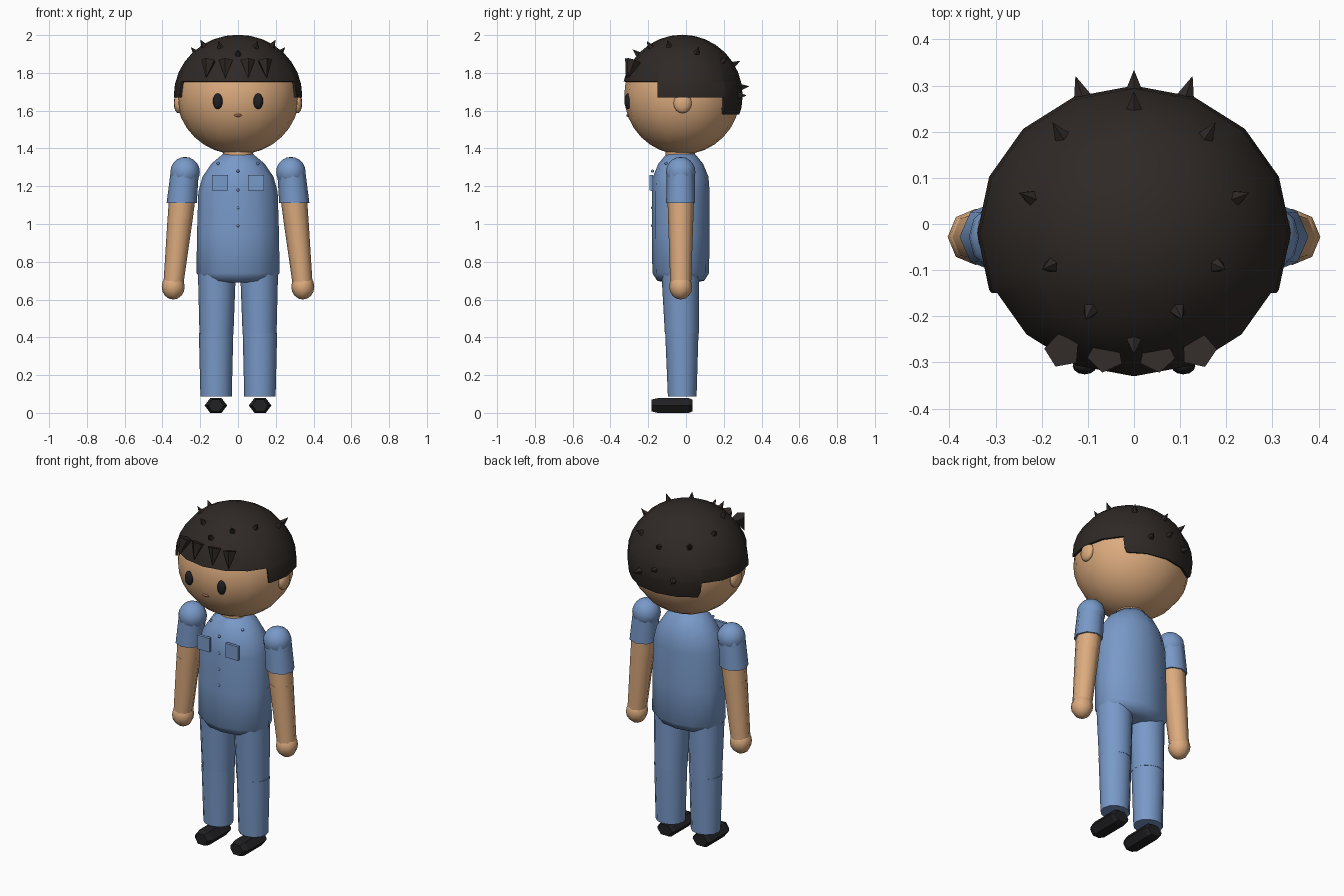
import bpy, bmesh, math
from mathutils import Vector, Matrix

if "Cube" in bpy.data.objects:
    bpy.data.objects.remove(bpy.data.objects["Cube"])


def material(name, r, g, b):
    m = bpy.data.materials.new(name)
    m.diffuse_color = (r, g, b, 1)
    m.use_nodes = True
    m.node_tree.nodes["Principled BSDF"].inputs["Base Color"].default_value = m.diffuse_color
    return m


SKIN = material("skin", 0.72, 0.41, 0.21)
BLUE = material("cloth", 0.19, 0.32, 0.58)
HAIR = material("hair", 0.028, 0.022, 0.019)
BLACK = material("black", 0.015, 0.015, 0.017)
LIP = material("lip", 0.35, 0.13, 0.08)
HEAD_C = Vector((0, -0.02, 1.68))
HAIR_R = Vector((0.34, 0.32, 0.322))


def finish(name, bm, mat, smooth=50, thickness=0):
    bmesh.ops.recalc_face_normals(bm, faces=bm.faces)
    me = bpy.data.meshes.new(name)
    bm.to_mesh(me)
    bm.free()
    me.materials.append(mat)
    ob = bpy.data.objects.new(name, me)
    bpy.context.collection.objects.link(ob)
    bpy.ops.object.select_all(action='DESELECT')
    ob.select_set(True)
    bpy.context.view_layer.objects.active = ob
    if thickness:
        mod = ob.modifiers.new("thickness", 'SOLIDIFY')
        mod.thickness = thickness
        bpy.ops.object.modifier_apply(modifier=mod.name)
    if smooth:
        bpy.ops.object.shade_smooth_by_angle(angle=math.radians(smooth))
    return ob


def loft(name, rings, n, mat, smooth=50):
    """Closed body through horizontal ellipses (cx, cy, z, rx, ry)."""
    bm = bmesh.new()
    loops = [[bm.verts.new((cx + rx * math.cos(2 * math.pi * i / n),
                            cy + ry * math.sin(2 * math.pi * i / n), z))
              for i in range(n)] for cx, cy, z, rx, ry in rings]
    for a, b in zip(loops, loops[1:]):
        for i in range(n):
            j = (i + 1) % n
            bm.faces.new((a[i], a[j], b[j], b[i]))
    bm.faces.new(loops[0])
    bm.faces.new(loops[-1])
    return finish(name, bm, mat, smooth)


def ellipsoid_bm(c, r, seg=16, rings=16):
    bm = bmesh.new()
    mtx = Matrix.Translation(c) @ Matrix.Diagonal((*r, 1))
    bmesh.ops.create_uvsphere(bm, u_segments=seg, v_segments=rings, radius=1, matrix=mtx)
    return bm


def ellipsoid(name, c, r, mat, seg=16, rings=16):
    return finish(name, ellipsoid_bm(c, r, seg, rings), mat)


def spike(name, base, direction, radius, length, n=5):
    d = Vector(direction).normalized()
    bm = bmesh.new()
    mtx = (Matrix.Translation(Vector(base) + d * length / 2)
           @ d.to_track_quat('Z', 'Y').to_matrix().to_4x4())
    bmesh.ops.create_cone(bm, cap_ends=True, segments=n, radius1=radius,
                          radius2=0, depth=length, matrix=mtx)
    return finish(name, bm, HAIR, 0)


# Head, neck and face
ellipsoid("head", HEAD_C, (0.325, 0.307, 0.312), SKIN)
loft("neck", [(0, -0.03, 1.3, 0.08, 0.078), (0, -0.03, 1.42, 0.08, 0.078)], 12, SKIN)
ellipsoid("mouth", (0, -0.306, 1.575), (0.022, 0.01, 0.008), LIP, 10, 6)
for s in (-1, 1):
    ellipsoid("eye", (s * 0.107, -0.308, 1.65), (0.026, 0.018, 0.042), BLACK, 12, 8)
    ellipsoid("ear", (s * 0.315, -0.018, 1.64), (0.025, 0.048, 0.054), SKIN, 12, 8)

# Hair cap with a stepped lower edge
bm = ellipsoid_bm(HEAD_C, HAIR_R)
for co, no in [((0, 0, 1.755), (0, 0, 1)), ((0, 0, 1.67), (0, 0, 1)),
               ((0, 0, 1.58), (0, 0, 1)), ((0, -0.15, 0), (0, 1, 0)),
               ((0, 0.2, 0), (0, 1, 0))]:
    bmesh.ops.bisect_plane(bm, geom=bm.verts[:] + bm.edges[:] + bm.faces[:],
                           plane_co=co, plane_no=no)


def hairline(y):
    return 1.755 if y < -0.15 else 1.67 if y < 0.2 else 1.58


drop = [f for f in bm.faces
        if f.calc_center_median().z < hairline(f.calc_center_median().y)]
bmesh.ops.delete(bm, geom=drop, context='FACES')
finish("hair_cap", bm, HAIR, 50, 0.02)

# Small hair spikes standing on the cap
half = [(0.115, 0.285), (0.16, 0.195), (0.225, 0.058), (0.18, -0.09), (0.095, -0.188)]
spots = [(s * x, y) for x, y in half for s in (-1, 1)] + [(0, 0.255), (0, 0.297), (0, -0.255)]
for x, y in spots:
    u, v = x / HAIR_R.x, (y - HEAD_C.y) / HAIR_R.y
    w = math.sqrt(max(0, 1 - u * u - v * v))
    normal = Vector((u / HAIR_R.x, v / HAIR_R.y, w / HAIR_R.z)).normalized()
    p = HEAD_C + Vector((u * HAIR_R.x, v * HAIR_R.y, w * HAIR_R.z))
    spike("hair_spike", p - normal * 0.012, normal, 0.021, 0.05)

# Fringe spikes pointing down
for x, y in [(-0.155, -0.275), (-0.062, -0.285), (0.05, -0.285), (0.14, -0.275)]:
    spike("fringe_spike", (x, y, 1.865), (x * 0.1, -0.035, -0.1), 0.04, 0.1)

# Shirt body
profile = [(0.69, 0.11, 0.08), (0.70, 0.185, 0.125), (0.74, 0.22, 0.15), (0.95, 0.217, 0.153),
           (1.17, 0.21, 0.153), (1.25, 0.188, 0.147), (1.32, 0.14, 0.118), (1.37, 0.08, 0.076)]
loft("shirt", [(0, -0.028, z, rx, ry) for z, rx, ry in profile], 12, BLUE)
for z in (1.28, 1.18, 1.085, 0.99):
    ellipsoid("button", (0, -0.177, z), (0.008, 0.008, 0.008), BLUE, 8, 6)

for s in (-1, 1):
    # Chest pocket and collar stud
    bm = bmesh.new()
    bmesh.ops.create_cube(bm, size=1, matrix=Matrix.Translation((s * 0.095, -0.185, 1.218))
                          @ Matrix.Diagonal((0.083, 0.018, 0.083, 1)))
    finish("pocket", bm, BLUE, 0)
    ellipsoid("collar_stud", (s * 0.105, -0.105, 1.32), (0.008, 0.008, 0.008), BLUE, 8, 6)

    # Arm: shoulder, sleeve, upper arm, forearm, hand
    y = -0.028
    ellipsoid("shoulder", (s * 0.28, y, 1.275), (0.078, 0.078, 0.08), BLUE, 12, 10)
    loft("sleeve", [(s * 0.298, y, 1.11, 0.08, 0.077), (s * 0.281, y, 1.29, 0.074, 0.074)], 8, BLUE)
    loft("upper_arm", [(s * 0.308, y, 1.01, 0.066, 0.066), (s * 0.296, y, 1.13, 0.07, 0.07)], 8, SKIN)
    loft("forearm", [(s * 0.342, y, 0.68, 0.053, 0.055), (s * 0.306, y, 1.03, 0.067, 0.067)], 8, SKIN)
    ellipsoid("hand", (s * 0.343, y, 0.668), (0.061, 0.061, 0.068), SKIN, 8, 8)

    # Leg: thigh and shin
    loft("thigh", [(s * 0.114, -0.022, 0.42, 0.09, 0.09), (s * 0.112, -0.03, 0.74, 0.1, 0.1)], 12, BLUE)
    loft("shin", [(s * 0.116, -0.02, 0.087, 0.083, 0.076), (s * 0.116, -0.022, 0.422, 0.091, 0.088)],
         12, BLUE)

    # Shoe: six-sided bar lofted along y, turned down from a vertical loft
    shoe = loft("shoe", [(0, 0, -0.035, 0.048, 0.036), (0, 0, -0.015, 0.06, 0.045),
                         (0, 0, 0.15, 0.06, 0.045), (0, 0, 0.182, 0.04, 0.036)], 6, BLACK, 0)
    shoe.data.transform(Matrix.Translation((s * 0.117, 0, 0.039))
                        @ Matrix.Rotation(math.radians(90), 4, 'X'))
